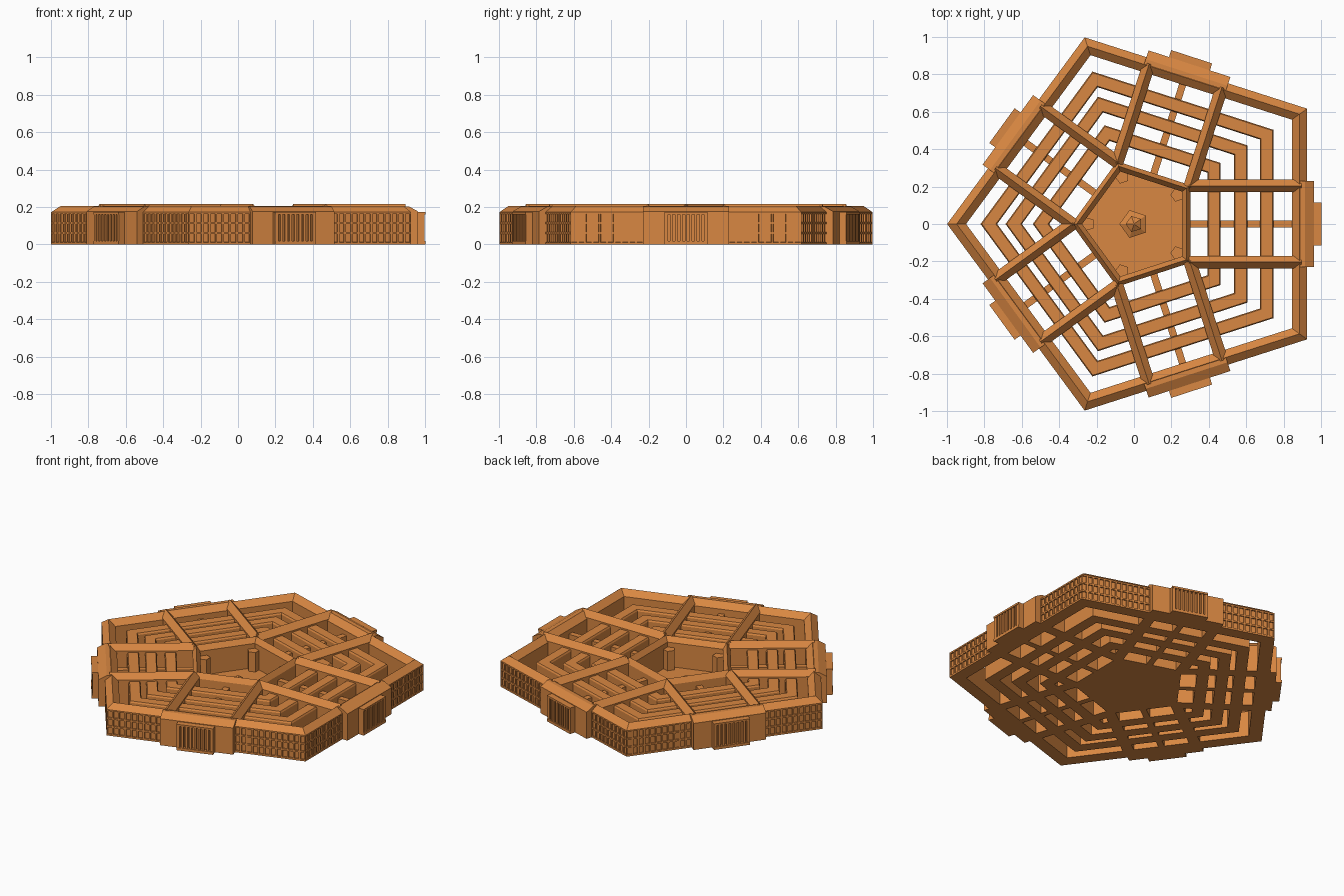
import bpy, bmesh, math
from mathutils import Matrix, Vector

if "Cube" in bpy.data.objects:
    bpy.data.objects.remove(bpy.data.objects["Cube"])

mat = bpy.data.materials.new("clay_orange")
mat.diffuse_color = (0.69, 0.243, 0.054, 1)
mat.use_nodes = True
mat.node_tree.nodes["Principled BSDF"].inputs["Base Color"].default_value = mat.diffuse_color
CX = 0.018            # centre of courtyard and of the spokes
SIDES = [math.radians(72 * i) for i in range(5)]


def finish(bm, name, recalc=True):
    if recalc:
        bmesh.ops.recalc_face_normals(bm, faces=bm.faces[:])
    me = bpy.data.meshes.new(name)
    bm.to_mesh(me)
    bm.free()
    me.materials.append(mat)
    ob = bpy.data.objects.new(name, me)
    bpy.context.collection.objects.link(ob)
    return ob


def corner(i, r, cx, sx=1.0):
    a = math.radians(36 + 72 * i)
    return Vector((cx + sx * r * math.cos(a), r * math.sin(a), 0))


def ring(name, profile, cx, sx=1.0):
    """Pentagonal ring swept from a closed (radius, z) profile."""
    bm = bmesh.new()
    loops = []
    for i in range(5):
        loops.append([bm.verts.new(corner(i, r, cx, sx) + Vector((0, 0, z)))
                      for r, z in profile])
    n = len(profile)
    for i in range(5):
        a, b = loops[i], loops[(i + 1) % 5]
        for k in range(n):
            m = (k + 1) % n
            bm.faces.new((a[k], a[m], b[m], b[k]))
    return finish(bm, name)


def extrude(bm, section, axis, lo, hi, M):
    """Prism: section lies in (u,z) for axis 'v', or in (v,z) for axis 'u'."""
    def pt(p, t):
        return M @ Vector((t, p[0], p[1]) if axis == 'u' else (p[0], t, p[1]))
    a = [bm.verts.new(pt(p, lo)) for p in section]
    b = [bm.verts.new(pt(p, hi)) for p in section]
    n = len(section)
    bm.faces.new(a)
    bm.faces.new(b[::-1])
    for k in range(n):
        m = (k + 1) % n
        bm.faces.new((a[k], b[k], b[m], a[m]))


def box(bm, u0, u1, v0, v1, z0, z1, M):
    extrude(bm, [(u0, z0), (u1, z0), (u1, z1), (u0, z1)], 'v', v0, v1, M)


def pent_stack(bm, x, y, levels):
    """Stack of pentagon loops (radius, z), pointing to -x."""
    prev = None
    for r, z in levels:
        cur = [bm.verts.new(corner(i, r, x) + Vector((0, y, z))) for i in range(5)]
        if prev is None:
            bm.faces.new(cur[::-1])
        else:
            for i in range(5):
                j = (i + 1) % 5
                bm.faces.new((prev[i], prev[j], cur[j], cur[i]))
        prev = cur
    bm.faces.new(prev)


# Outer ring with gabled roof; its outside wall is set back behind the window panels
R, OX, SX = 1.049, 0.065, 1.0145
ring("outer_ring", [(R, 0), (R, .006), (R - .016, .006), (R - .016, .168), (R, .168), (R, .172),
                    (R - .05, .205), (R - .1, .17), (R - .1, 0)], OX, SX)

# Three middle rings with flat roofs, nearly as high as the spokes' eaves
for k, (r, cx, sx) in enumerate([(.857, .045, 1.01), (.715, .028, 1), (.555, .014, 1)]):
    w = .088
    ring(f"middle_ring_{k + 1}", [(r, 0), (r, .158), (r - .007, .168), (r - w + .007, .168),
                                  (r - w, .158), (r - w, 0)], cx, sx)

# Inner ring around the courtyard
ring("inner_ring", [(.352, 0), (.352, .172), (.325, .205), (.295, .172), (.295, 0)], CX)

# Courtyard floor
bm = bmesh.new()
pent_stack(bm, CX, 0, [(.31, 0), (.31, .012)])
finish(bm, "courtyard_floor")

# Stair towers in the courtyard corners
bm = bmesh.new()
for i in range(5):
    p = corner(i, .265, CX)
    pent_stack(bm, p.x, p.y, [(.038, 0), (.038, .14)])
finish(bm, "courtyard_towers")

# Central pavilion
bm = bmesh.new()
pent_stack(bm, 0, 0, [(.055, .01), (.055, .035), (.078, .035), (.045, .05), (.04, .06),
                      (.045, .062), (.004, .085)])
finish(bm, "courtyard_pavilion")

spokes, links, blocks, porticos, panels = (bmesh.new() for _ in range(5))
for s, a in enumerate(SIDES):
    M = Matrix.Translation((CX, 0, 0)) @ Matrix.Rotation(a, 4, 'Z')
    inv = M.inverted()
    A, B = corner(s - 1, R, OX, SX), corner(s, R, OX, SX)
    la, lb = inv @ A, inv @ B
    t = -la.y / (lb.y - la.y)
    d = la.x + t * (lb.x - la.x)          # distance to the outer wall

    # Two gabled spoke corridors per side
    for v in (-.2045, .2045):
        h = .034
        extrude(spokes, [(v - h, 0), (v + h, 0), (v + h, .178), (v, .215), (v - h, .178)],
                'u', .275, d - .03, M)
    # Narrow link across the middle of the side
    box(links, .27, d - .04, -.019, .019, 0, .14, M)

    # Projecting entrance block with sloped top
    extrude(blocks, [(d - .04, 0), (d + .037, 0), (d + .037, .176), (d - .012, .203),
                     (d - .04, .203)], 'v', -.23, .23, M)
    # Colonnaded portico
    u0, u1 = d + .03, d + .076
    box(porticos, u0, u1, -.115, .115, 0, .018, M)
    box(porticos, u0, u1, -.115, .115, .16, .172, M)
    box(porticos, u0, u0 + .022, -.115, .115, .018, .16, M)
    for k in range(9):
        v = -.105 + k * .02625
        e = .01 if k in (0, 8) else .0065
        box(porticos, u0 + .022, u1 - .004, v - e, v + e, .018, .16, M)

    # Window walls either side of the entrance: grid of recessed panes
    out = M.to_3x3() @ Vector((1, 0, 0))
    L = (B - A).length
    e0, e1 = t - .228 / L, t + .228 / L
    for f0, f1 in ((0, e0), (e1, 1)):
        n = max(1, round((f1 - f0) * L / .038))
        grid = [[panels.verts.new(A.lerp(B, f0 + (f1 - f0) * i / n) + Vector((0, 0, .006 + .054 * j)))
                 for j in range(4)] for i in range(n + 1)]
        for i in range(n):
            for j in range(3):
                f = panels.faces.new((grid[i][j], grid[i + 1][j], grid[i + 1][j + 1], grid[i][j + 1]))
                f.normal_update()
                if f.normal.dot(out) < 0:
                    f.normal_flip()

panes = panels.faces[:]
bmesh.ops.inset_individual(panels, faces=panes, thickness=.0075, depth=0)
bmesh.ops.inset_individual(panels, faces=panes, thickness=.0005, depth=-.008)
finish(panels, "window_walls", recalc=False)
finish(spokes, "spoke_corridors")
finish(links, "window_links")
finish(blocks, "entrance_blocks")
finish(porticos, "entrance_porticos")
